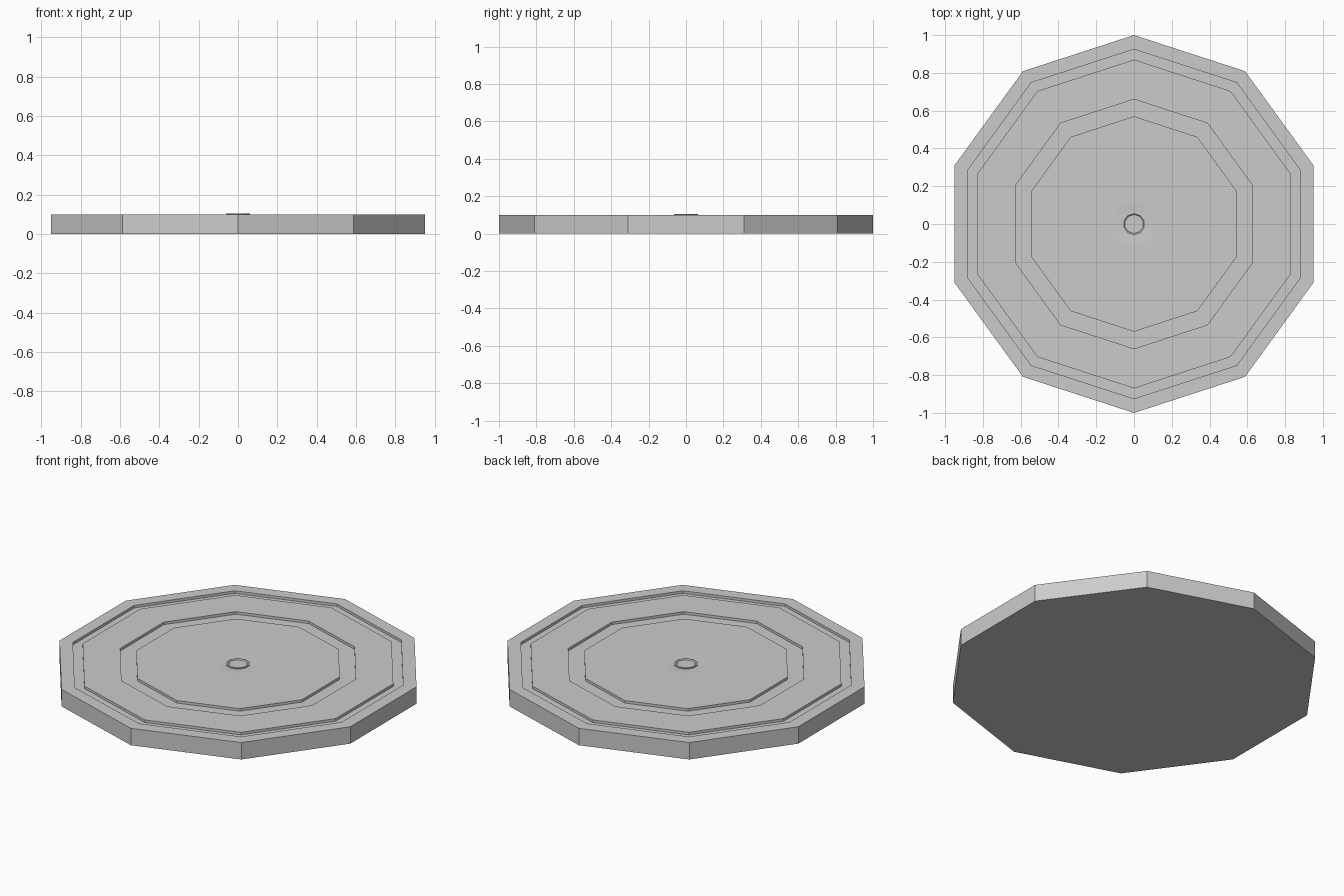
import bpy, bmesh
from math import sin, cos, pi

if "Cube" in bpy.data.objects:
    bpy.data.objects.remove(bpy.data.objects["Cube"])

SIDES = 10

def lathe(name, profile):
    """Spin a closed (radius, z) profile, running from axis to axis, with flat faces."""
    bm = bmesh.new()
    rings = []
    for r, z in profile:
        if r == 0:
            rings.append([bm.verts.new((0, 0, z))] * SIDES)
        else:
            rings.append([bm.verts.new((r * sin(2 * pi * i / SIDES),
                                        r * cos(2 * pi * i / SIDES), z))
                          for i in range(SIDES)])
    for a, b in zip(rings, rings[1:]):
        for i in range(SIDES):
            j = (i + 1) % SIDES
            corners = list(dict.fromkeys((a[i], a[j], b[j], b[i])))
            bm.faces.new(corners)
    bmesh.ops.recalc_face_normals(bm, faces=bm.faces)
    mesh = bpy.data.meshes.new(name)
    bm.to_mesh(mesh)
    bm.free()
    obj = bpy.data.objects.new(name, mesh)
    bpy.context.collection.objects.link(obj)
    return obj

TOP, FLOOR = 0.10, 0.085

# ten-sided plate with two sunken grooves and a shallow dish round the centre
profile = [(0, 0), (1.0, 0), (1.0, TOP)]
for outer, inner in ((0.925, 0.87), (0.66, 0.57)):
    profile += [(outer, TOP), (outer, FLOOR), (inner, FLOOR), (inner, TOP)]
profile += [(0.12, TOP), (0.065, TOP - 0.003), (0, TOP - 0.003)]
lathe("plate", profile)

# small centre stud with a raised lip
lathe("centre_stud", [(0, 0.09), (0.064, 0.09), (0.064, 0.103),
                      (0.056, 0.104), (0.05, 0.099), (0, 0.099)])
